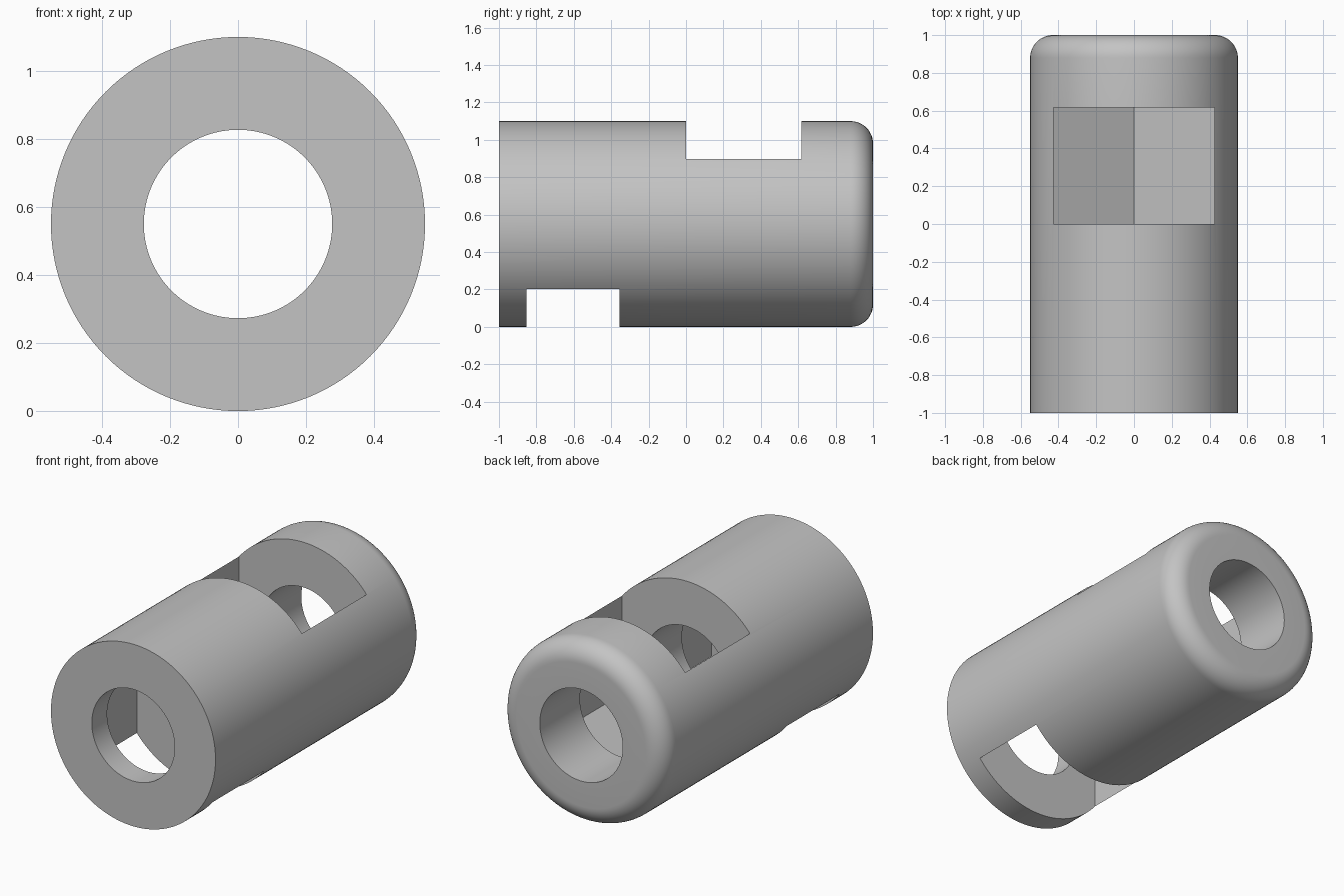
import bpy
import bmesh
import math
from mathutils import Vector

cube = bpy.data.objects.get("Cube")
if cube:
    bpy.data.objects.remove(cube, do_unlink=True)

RADIUS, BORE, FILLET, CENTRE_Z = 0.55, 0.277, 0.12, 0.55
SEGMENTS = 128

grey = bpy.data.materials.new("light grey")
grey.use_nodes = True
colour = (0.55, 0.55, 0.55, 1)
grey.diffuse_color = colour
grey.node_tree.nodes["Principled BSDF"].inputs["Base Color"].default_value = colour


def add_object(name, bm):
    bmesh.ops.recalc_face_normals(bm, faces=bm.faces[:])
    mesh = bpy.data.meshes.new(name)
    bm.to_mesh(mesh)
    bm.free()
    mesh.materials.append(grey)
    obj = bpy.data.objects.new(name, mesh)
    bpy.context.collection.objects.link(obj)
    return obj


# Hollow sleeve: closed radius/length profile with a rounded back rim, turned about y
profile = [(BORE, -1), (RADIUS, -1)]
for i in range(13):
    a = math.radians(90 * i / 12)
    profile.append((RADIUS - FILLET + FILLET * math.cos(a),
                    1 - FILLET + FILLET * math.sin(a)))
profile.append((BORE, 1))

bm = bmesh.new()
verts = [bm.verts.new((r, y, CENTRE_Z)) for r, y in profile]
edges = [bm.edges.new((v, verts[(i + 1) % len(verts)])) for i, v in enumerate(verts)]
bmesh.ops.spin(bm, geom=verts + edges, cent=(0, 0, CENTRE_Z), axis=(0, 1, 0),
               angle=math.tau, steps=SEGMENTS, use_merge=True)
bmesh.ops.remove_doubles(bm, verts=bm.verts[:], dist=1e-5)
sleeve = add_object("sleeve", bm)


# Nut pockets: half hexagon inside, straight walls out through the surface
def pocket_cutter(name, y0, y1, side):
    flat = 0.427
    corner = flat / math.cos(math.radians(30))
    outline = [(-flat, 1), (-flat, -corner / 2), (0, -corner),
               (flat, -corner / 2), (flat, 1)]
    bm = bmesh.new()
    face = bm.faces.new([bm.verts.new((x, y0, CENTRE_Z + side * z)) for x, z in outline])
    grown = bmesh.ops.extrude_face_region(bm, geom=[face])["geom"]
    bmesh.ops.translate(bm, vec=Vector((0, y1 - y0, 0)),
                        verts=[g for g in grown if isinstance(g, bmesh.types.BMVert)])
    cutter = add_object(name, bm)
    cutter.hide_render = True
    return cutter


cutters = [pocket_cutter("top_pocket_cutter", 0, 0.617, 1),
           pocket_cutter("bottom_pocket_cutter", -0.854, -0.356, -1)]
for cutter in cutters:
    cut = sleeve.modifiers.new(cutter.name, 'BOOLEAN')
    cut.operation = 'DIFFERENCE'
    cut.solver = 'EXACT'
    cut.object = cutter

# Apply the cuts, then drop the cutters
bpy.ops.object.select_all(action='DESELECT')
sleeve.select_set(True)
bpy.context.view_layer.objects.active = sleeve
for cutter in cutters:
    bpy.ops.object.modifier_apply(modifier=cutter.name)
    bpy.data.objects.remove(cutter, do_unlink=True)
bpy.ops.object.shade_smooth_by_angle(angle=math.radians(30))
